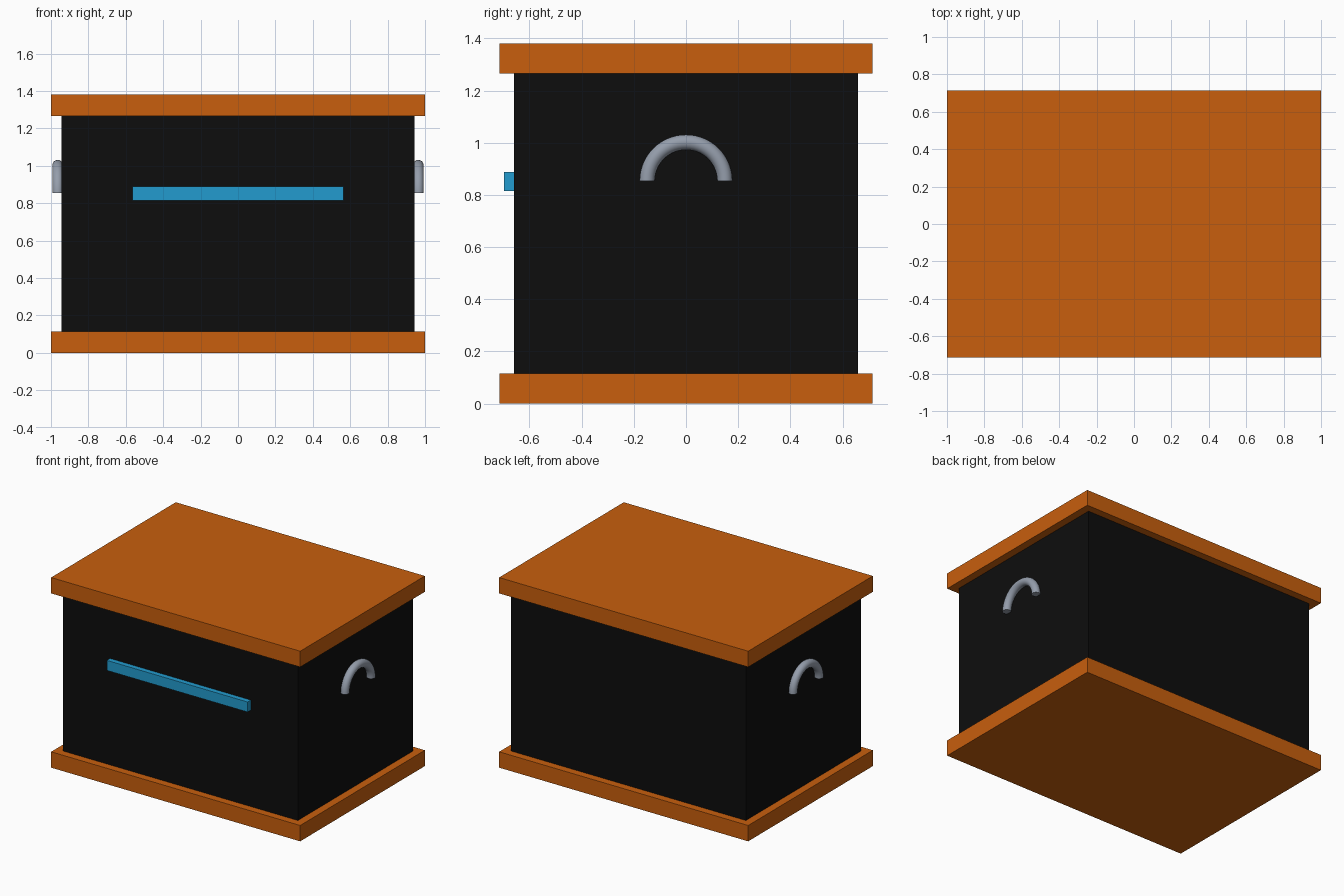
import bpy
import bmesh
import math
from mathutils import Matrix, Vector

if "Cube" in bpy.data.objects:
    bpy.data.objects.remove(bpy.data.objects["Cube"])


def material(name, rgb):
    mat = bpy.data.materials.new(name)
    mat.use_nodes = True
    color = (*rgb, 1.0)
    mat.diffuse_color = color
    mat.node_tree.nodes["Principled BSDF"].inputs["Base Color"].default_value = color
    return mat


orange = material("orange", (0.578, 0.114, 0.004))
black = material("black", (0.004, 0.004, 0.004))
blue = material("blue", (0.016, 0.33, 0.62))
grey = material("steel grey", (0.30, 0.34, 0.41))


def add_object(name, bm, mat):
    bmesh.ops.recalc_face_normals(bm, faces=bm.faces)
    mesh = bpy.data.meshes.new(name)
    bm.to_mesh(mesh)
    bm.free()
    mesh.materials.append(mat)
    obj = bpy.data.objects.new(name, mesh)
    bpy.context.collection.objects.link(obj)
    return obj


def box(name, low, high, mat):
    low, high = Vector(low), Vector(high)
    bm = bmesh.new()
    place = Matrix.Translation((low + high) / 2) @ Matrix.Diagonal((*(high - low), 1))
    bmesh.ops.create_cube(bm, size=1, matrix=place)
    return add_object(name, bm, mat)


def handle(name, x, z, arch_radius, tube_radius):
    # Sweep a tube section half a turn about the x axis
    bm = bmesh.new()
    section = Matrix.Translation((x, arch_radius, z))
    bmesh.ops.create_circle(bm, cap_ends=True, segments=20, radius=tube_radius, matrix=section)
    start = bm.faces[:]
    bmesh.ops.spin(bm, geom=start + bm.edges[:] + bm.verts[:], cent=(x, 0, z),
                   axis=(1, 0, 0), angle=math.pi, steps=28)
    obj = add_object(name, bm, mat=grey)
    bpy.ops.object.select_all(action="DESELECT")
    obj.select_set(True)
    bpy.context.view_layer.objects.active = obj
    bpy.ops.object.shade_smooth_by_angle(angle=math.radians(40))


# Base, body and lid
box("base_plate", (-1, -0.715, 0), (1, 0.715, 0.115), orange)
box("body", (-0.943, -0.66, 0.115), (0.943, 0.66, 1.265), black)
box("lid", (-1, -0.715, 1.265), (1, 0.715, 1.38), orange)

# Front bar
box("front_bar", (-0.565, -0.697, 0.815), (0.565, -0.66, 0.888), blue)

# Side handles
for side, x in (("left", 0.964), ("right", -0.964)):
    handle(side + "_handle", x, 0.853, 0.149, 0.029)
